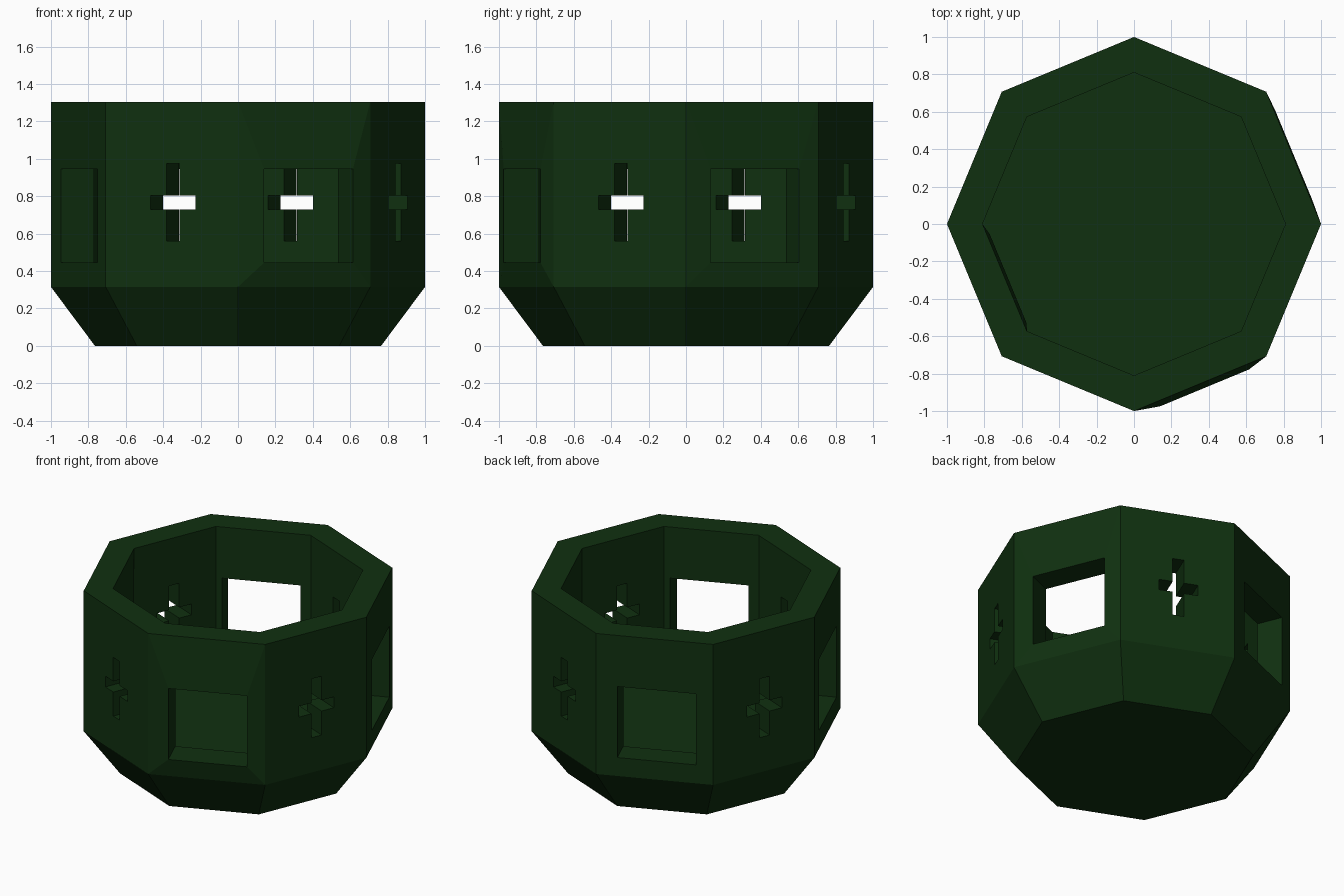
import bpy
import bmesh
from math import cos, sin, pi
from mathutils import Vector

cube = bpy.data.objects.get("Cube")
if cube:
    bpy.data.objects.remove(cube)

SIDES = 8
HEIGHT, SHOULDER, FLOOR = 1.305, 0.315, 0.315
OUTER, INNER, BASE = 1.0, 0.81, 0.765
APOTHEM = cos(pi / SIDES)

green = bpy.data.materials.new("dark_green")
green.use_nodes = True
green.diffuse_color = (0.005, 0.03, 0.005, 1)
shader = next(n for n in green.node_tree.nodes if n.type == 'BSDF_PRINCIPLED')
shader.inputs["Base Color"].default_value = green.diffuse_color
shader.inputs["Roughness"].default_value = 0.8


def corner(i, radius, z):
    a = 2 * pi * i / SIDES
    return Vector((radius * cos(a), radius * sin(a), z))


def square_outline():
    w, low, high, mid = 0.257, 0.445, 0.945, 0.013
    return [(mid - w, low), (mid + w, low), (mid + w, high), (mid - w, high)]


def cross_outline():
    # half thickness, half width and half height of the slit
    t, w, h, mid_s, mid_z = 0.038, 0.131, 0.207, 0.006, 0.767
    pts = []
    for sx, sz in ((1, -1), (1, 1), (-1, 1), (-1, -1)):
        arm = [(sx * t, sz * h), (sx * t, sz * t), (sx * w, sz * t)]
        pts += arm if sx * sz < 0 else arm[::-1]
    return [(mid_s + s, mid_z + z) for s, z in pts]


def loop_edges(bm, points):
    verts = [bm.verts.new(p) for p in points]
    edges = [bm.edges.new((verts[i - 1], verts[i])) for i in range(len(verts))]
    return verts, edges


def pierced_panel(bm, i, radius, low, outline, push):
    """Flat wall panel with an opening; push moves the opening's rim outward."""
    a = 2 * pi * (i + 0.5) / SIDES
    normal = Vector((cos(a), sin(a), 0))
    along = Vector((-sin(a), cos(a), 0))
    frame = [corner(i, radius, low), corner(i + 1, radius, low),
             corner(i + 1, radius, HEIGHT), corner(i, radius, HEIGHT)]
    hole = [normal * radius * APOTHEM + along * s + Vector((0, 0, z)) for s, z in outline]
    _, frame_edges = loop_edges(bm, frame)
    rim, rim_edges = loop_edges(bm, hole)
    bmesh.ops.triangle_fill(bm, use_beauty=True, use_dissolve=False,
                            edges=frame_edges + rim_edges, normal=normal)
    for v in rim:
        v.co += normal * push
    return rim


def quad_ring(bm, r0, z0, r1, z1):
    for i in range(SIDES):
        bm.faces.new([bm.verts.new(p) for p in (
            corner(i, r0, z0), corner(i + 1, r0, z0),
            corner(i + 1, r1, z1), corner(i, r1, z1))])


def disc(bm, radius, z):
    bm.faces.new([bm.verts.new(corner(i, radius, z)) for i in range(SIDES)])


bm = bmesh.new()

# Walls, alternating square windows and cross slits, with their jambs
outer_push = {6: 0.03, 0: 0.006}
inner_push = {4: -0.015}
for i in range(SIDES):
    outline = cross_outline() if i % 2 else square_outline()
    outside = pierced_panel(bm, i, OUTER, SHOULDER, outline, outer_push.get(i, 0))
    inside = pierced_panel(bm, i, INNER, FLOOR, outline, inner_push.get(i, 0))
    for k in range(len(outline)):
        bm.faces.new((outside[k - 1], outside[k], inside[k], inside[k - 1]))

# Top rim, tapered foot, floor and underside
quad_ring(bm, OUTER, HEIGHT, INNER, HEIGHT)
quad_ring(bm, BASE, 0, OUTER, SHOULDER)
disc(bm, INNER, FLOOR)
disc(bm, BASE, 0)

bmesh.ops.remove_doubles(bm, verts=bm.verts, dist=0.0005)
bmesh.ops.recalc_face_normals(bm, faces=bm.faces)
mesh = bpy.data.meshes.new("tower_top")
bm.to_mesh(mesh)
bm.free()
mesh.materials.append(green)
tower = bpy.data.objects.new("tower_top", mesh)
bpy.context.scene.collection.objects.link(tower)
